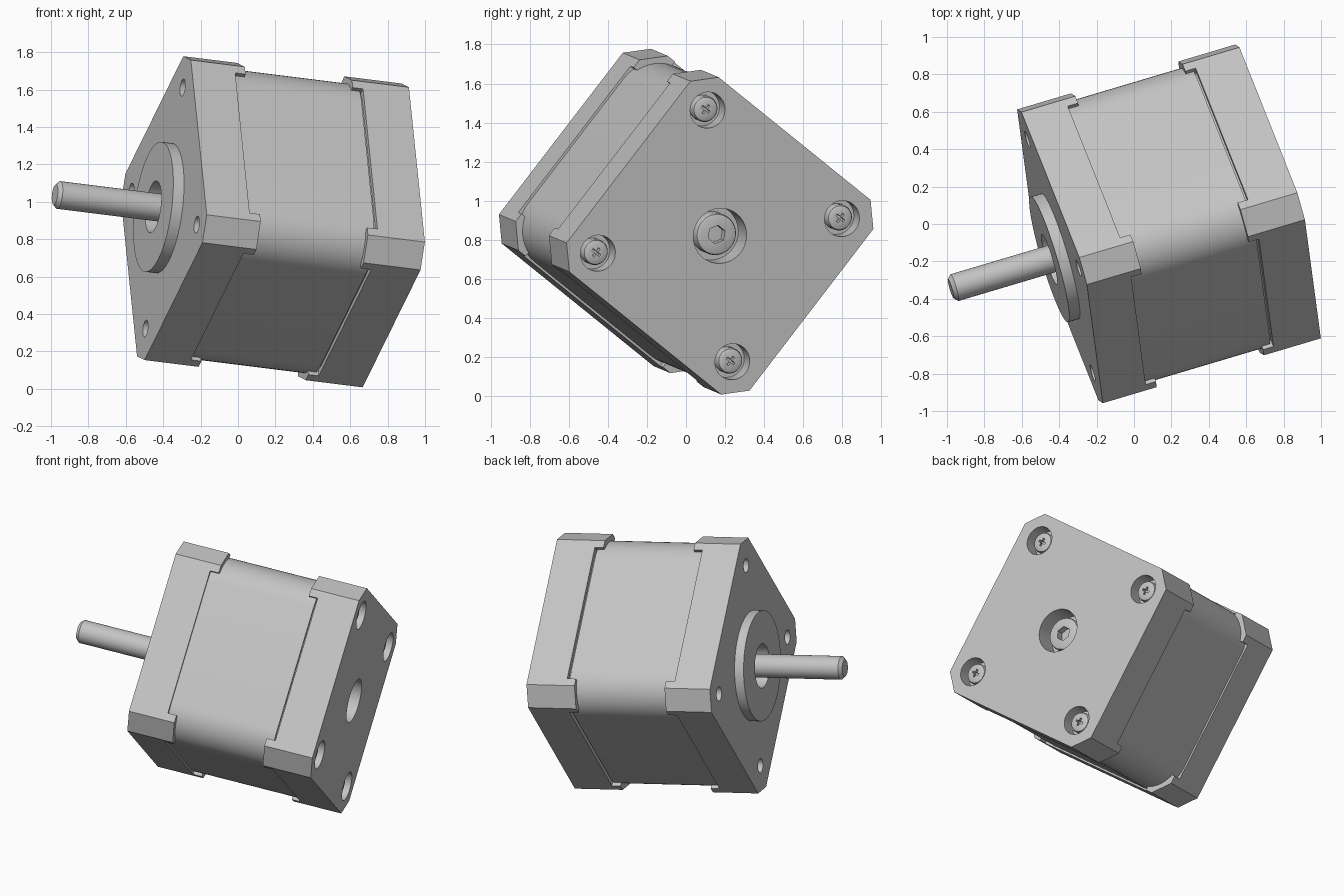
import bpy, bmesh
from math import cos, sin, pi
from mathutils import Matrix, Vector

cube = bpy.data.objects.get("Cube")
if cube:
    bpy.data.objects.remove(cube, do_unlink=True)

grey = bpy.data.materials.new("light_grey_metal")
grey.use_nodes = True
COLOR = (0.55, 0.55, 0.55, 1)
grey.diffuse_color = COLOR
grey.node_tree.nodes["Principled BSDF"].inputs["Base Color"].default_value = COLOR

# Motor dimensions, local z runs from the front face (0) to the back face (LENGTH)
LENGTH, HALF, CHAMFER = 1.225, 0.63, 0.107
PITCH = 0.463          # screw offset from the axis
LUG = HALF - 0.157     # inner limit of the corner lugs
CORNERS = [(sx * PITCH, sy * PITCH) for sx in (-1, 1) for sy in (-1, 1)]
parts = []


def make(name, bm):
    bmesh.ops.recalc_face_normals(bm, faces=bm.faces)
    mesh = bpy.data.meshes.new(name)
    bm.to_mesh(mesh)
    bm.free()
    mesh.materials.append(grey)
    obj = bpy.data.objects.new(name, mesh)
    bpy.context.collection.objects.link(obj)
    parts.append(obj)
    return obj


def prism(name, outline, z0, z1):
    bm = bmesh.new()
    base = bm.faces.new([bm.verts.new((x, y, z0)) for x, y in outline])
    top = bmesh.ops.extrude_face_region(bm, geom=[base])["geom"]
    bmesh.ops.translate(bm, vec=(0, 0, z1 - z0),
                        verts=[g for g in top if isinstance(g, bmesh.types.BMVert)])
    return make(name, bm)


def lathe(name, profile, at=(0, 0), n=48):
    """Closed solid of revolution from (radius, z) pairs."""
    bm = bmesh.new()
    rings = [[bm.verts.new((at[0] + r * cos(2 * pi * i / n),
                            at[1] + r * sin(2 * pi * i / n), z)) for i in range(n)]
             for r, z in profile]
    for a, b in zip(rings, rings[1:]):
        for i in range(n):
            j = (i + 1) % n
            bm.faces.new((a[i], a[j], b[j], b[i]))
    bm.faces.new(rings[0])
    bm.faces.new(rings[-1])
    return make(name, bm)


def rod(name, r, z0, z1, at=(0, 0), n=48):
    return lathe(name, [(r, z0), (r, z1)], at, n)


def box(w, d, z0, z1, at=(0, 0), turn=0):
    pts = [(-w, -d), (w, -d), (w, d), (-w, d)]
    c, s = cos(turn), sin(turn)
    return prism("cutter", [(at[0] + x * c - y * s, at[1] + x * s + y * c)
                            for x, y in pts], z0, z1)


def cut(obj, cutters):
    bpy.context.view_layer.objects.active = obj
    for c in cutters:
        mod = obj.modifiers.new("cut", "BOOLEAN")
        mod.operation, mod.solver, mod.object = "DIFFERENCE", "EXACT", c
        bpy.ops.object.modifier_apply(modifier=mod.name)
        parts.remove(c)
        bpy.data.objects.remove(c, do_unlink=True)


def chamfered_square(h, c):
    k = h - c
    return [(h, -k), (h, k), (k, h), (-k, h), (-h, k), (-h, -k), (-k, -h), (k, -h)]


def rounded_square(h, r, n=12):
    pts = []
    for q in range(4):
        a0 = q * pi / 2
        cx = (h - r) * (1 if q in (0, 3) else -1)
        cy = (h - r) * (1 if q < 2 else -1)
        pts += [(cx + r * cos(a0 + i * pi / 2 / n), cy + r * sin(a0 + i * pi / 2 / n))
                for i in range(n + 1)]
    return pts


def end_plate(name, face_z, inward, plate, lug):
    """Chamfered plate with four corner lugs reaching over the middle body."""
    zs = sorted((face_z, face_z + inward * lug))
    obj = prism(name, chamfered_square(HALF, CHAMFER), *zs)
    z0, z1 = sorted((face_z + inward * plate, face_z + inward * (lug + 0.1)))
    cut(obj, [box(LUG, 1, z0, z1), box(1, LUG, z0, z1)])
    return obj


# Front plate with pilot ring, bore and threaded holes
front = end_plate("front_plate", 0, 1, 0.245, 0.303)
cut(front, [rod("cutter", 0.14, -0.1, 0.12)] +
    [rod("cutter", 0.046, -0.1, 0.14, c, 24) for c in CORNERS])
pilot = rod("pilot_ring", 0.35, -0.06, 0.01, n=96)
cut(pilot, [rod("cutter", 0.14, -0.2, 0.1)])

# Middle body and the recessed core behind the seam
prism("middle_body", rounded_square(HALF - 0.012, 0.215), 0.235, LENGTH - 0.273)
prism("inner_core", rounded_square(HALF - 0.03, 0.2), 0.2, LENGTH - 0.2)

# Back plate with centre bore and counterbores
back = end_plate("back_plate", LENGTH, -1, 0.262, 0.32)
cut(back, [rod("cutter", 0.142, LENGTH - 0.15, LENGTH + 0.1)] +
    [rod("cutter", 0.093, LENGTH - 0.1, LENGTH + 0.1, c) for c in CORNERS])

# Output shaft
lathe("output_shaft", [(0.054, -0.613), (0.0745, -0.592), (0.0745, 0.15)])

# Rear shaft end with a hex socket
z = LENGTH - 0.06
rear = lathe("rear_shaft_end", [(0.108, z - 0.12), (0.108, z - 0.018), (0.103, z - 0.005),
                                (0.09, z)])
cut(rear, [rod("cutter", 0.048, z - 0.05, z + 0.1, n=6)])

# Corner screws with cross recesses
z = LENGTH - 0.03
for i, c in enumerate(CORNERS):
    screw = lathe(f"corner_screw_{i + 1}", [(0.067, z - 0.09), (0.067, z - 0.02),
                                            (0.062, z - 0.006), (0.05, z)], c, 32)
    cut(screw, [box(0.026, 0.006, z - 0.03, z + 0.1, c, t) for t in (0, pi / 2)])

# Tilt the whole motor into its resting pose
axis = Vector((0.952, 0.283, -0.119)).normalized()
side = Vector((-0.296, 0.743, -0.60))
side = (side - axis * side.dot(axis)).normalized()
up = axis.cross(side)
pose = Matrix((side, up, axis)).transposed().to_4x4()
pose.translation = Vector((0.77, 0.174, 0.82)) - axis * LENGTH
bpy.ops.object.select_all(action="DESELECT")
for obj in parts:
    obj.data.transform(pose)
    obj.select_set(True)
bpy.context.view_layer.objects.active = parts[0]
bpy.ops.object.shade_smooth_by_angle(angle=0.5)
